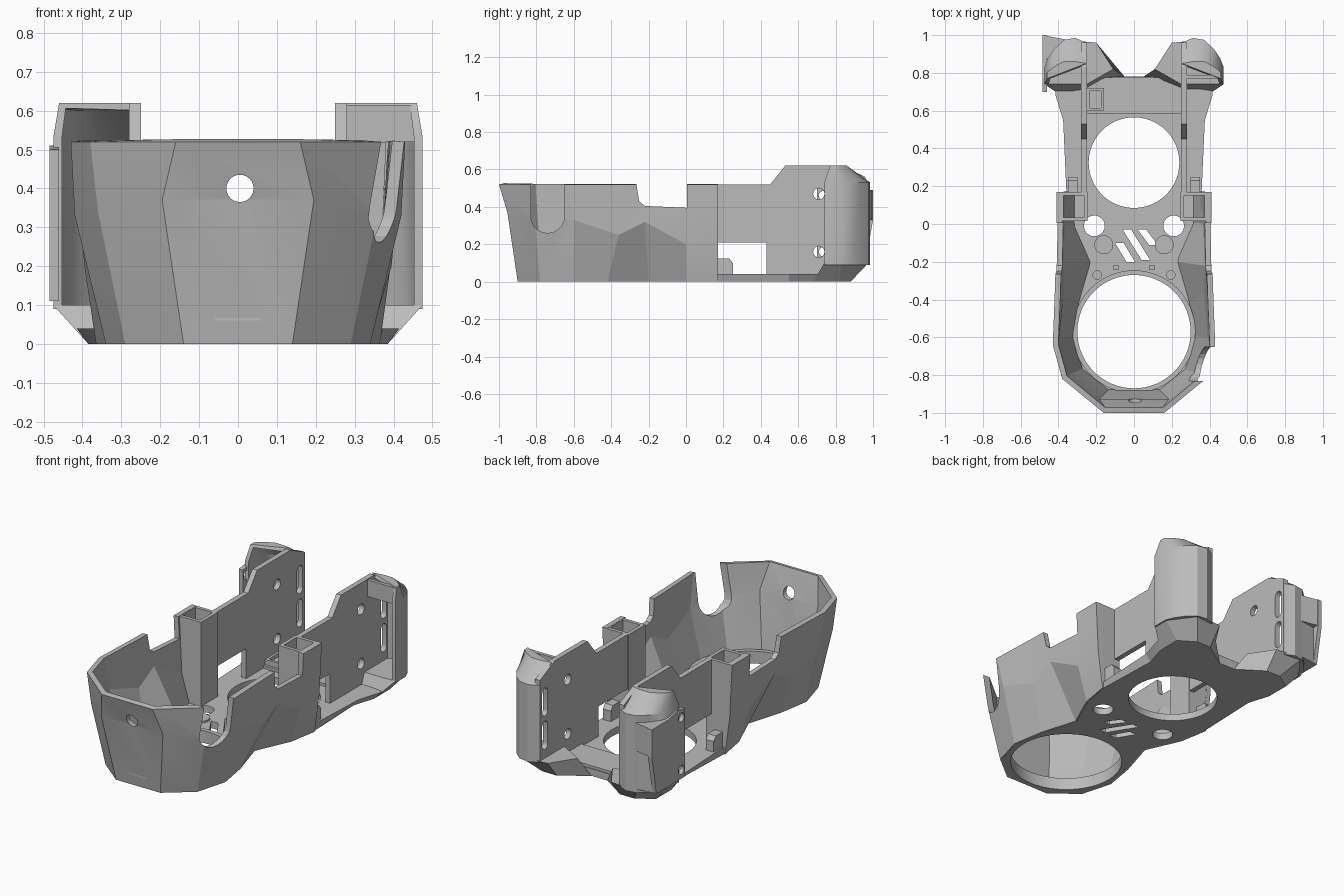
import bpy, bmesh, math

old = bpy.data.objects.get("Cube")
if old:
    bpy.data.objects.remove(old, do_unlink=True)

grey = bpy.data.materials.new("matte_grey")
grey.use_nodes = True
COLOUR = (0.5, 0.5, 0.5, 1)
grey.diffuse_color = COLOUR
grey.node_tree.nodes["Principled BSDF"].inputs["Base Color"].default_value = COLOUR


def loft(name, rings, closed=True, cap_top=True, cap_bottom=True):
    """Skin a stack of equal-length rings of 3D points."""
    bm = bmesh.new()
    rows = [[bm.verts.new(p) for p in ring] for ring in rings]
    n = len(rows[0])
    for a, b in zip(rows, rows[1:]):
        for i in range(n if closed else n - 1):
            j = (i + 1) % n
            bm.faces.new((a[i], a[j], b[j], b[i]))
    if cap_top:
        bm.faces.new(rows[-1])
    if cap_bottom:
        bm.faces.new(rows[0][::-1])
    if closed:
        bmesh.ops.recalc_face_normals(bm, faces=bm.faces)
    mesh = bpy.data.meshes.new(name)
    bm.to_mesh(mesh)
    bm.free()
    obj = bpy.data.objects.new(name, mesh)
    bpy.context.collection.objects.link(obj)
    mesh.materials.append(grey)
    return obj


def prism(name, pts, axis, lo, hi):
    """Extrude a flat outline along one axis."""
    place = {"x": lambda p, d: (d, p[0], p[1]),
             "y": lambda p, d: (p[0], d, p[1]),
             "z": lambda p, d: (p[0], p[1], d)}[axis]
    return loft(name, [[place(p, d) for p in pts] for d in (lo, hi)])


def box(name, x, y, z):
    return prism(name, [(x[0], y[0]), (x[1], y[0]), (x[1], y[1]), (x[0], y[1])], "z", *z)


def disc(u, v, r, n=24):
    return [(u + r * math.cos(2 * math.pi * i / n), v + r * math.sin(2 * math.pi * i / n))
            for i in range(n)]


def slot(u, v0, v1, r):
    """Upright outline with round ends."""
    arc = [math.pi * i / 10 for i in range(11)]
    return ([(u + r * math.cos(a), v1 - r + r * math.sin(a)) for a in arc]
            + [(u - r * math.cos(a), v0 + r - r * math.sin(a)) for a in arc])


def apply_mod(obj, kind, **settings):
    mod = obj.modifiers.new(kind.lower(), kind)
    for key, value in settings.items():
        setattr(mod, key, value)
    bpy.context.view_layer.objects.active = obj
    bpy.ops.object.modifier_apply(modifier=mod.name)


def cut(obj, cutters):
    for c in cutters:
        c.hide_render = True
        apply_mod(obj, "BOOLEAN", object=c, operation="DIFFERENCE", solver="EXACT")
        bpy.data.objects.remove(c, do_unlink=True)


def smooth(obj, degrees):
    bpy.ops.object.select_all(action="DESELECT")
    obj.select_set(True)
    bpy.context.view_layer.objects.active = obj
    bpy.ops.object.shade_smooth_by_angle(angle=math.radians(degrees))


def both_sides(half):
    """Half outline from front to back on +x, joined with its mirror."""
    return [(-p[0], *p[1:]) for p in half[::-1]] + half


# Faceted front shell
bottom = [(.14, -.9, 0), (.29, -.78, 0), (.34, -.6, 0), (.31, -.42, 0),
          (.245, -.2, 0), (.335, 0, 0), (.365, .17, 0)]
middle = [(.195, -.955, .37), (.36, -.81, .34), (.42, -.6, .33), (.40, -.36, .25),
          (.405, -.22, .32), (.395, 0, .2), (.395, .17, .22)]
top = [(.16, -1, .52), (.38, -.82, .52), (.43, -.64, .52), (.42, -.38, .52),
       (.415, -.22, .52), (.41, 0, .52), (.41, .17, .52)]
shell = loft("front_shell", [both_sides(r) for r in (bottom, middle, top)], False, False, False)
apply_mod(shell, "SOLIDIFY", thickness=.03, offset=-1)
notch = [(-.265, .6), (-.265, .52), (-.25, .43), (-.22, .405), (.005, .395), (.005, .6)]
cut(shell, [prism("notch_cutter", notch, "x", -.6, .6),
            prism("port_cutter", slot(-.74, .26, .8, .09), "x", .2, .6),
            prism("front_hole_cutter", disc(.005, .4, .035), "y", -1.1, -.8)])
smooth(shell, 12)

# Floor plate with round openings, screw holes and slanted vents
half_floor = [(.14, -.89), (.285, -.775), (.332, -.6), (.302, -.42), (.237, -.2),
              (.325, 0), (.358, .17), (.345, .55), (.385, .68), (.385, .78), (.1, .78)]
outline = both_sides(half_floor)
flare = [(x + math.copysign(.03, x) if y > .5 and abs(x) > .2 else x, y, .04) for x, y in outline]
floor = loft("floor", [[(x, y, 0) for x, y in outline], flare])
cutters = [prism("round_cutter", disc(0, y, r, 64), "z", -.1, .2)
           for y, r in ((-.57, .3), (.325, .24))]
for s in (-1, 1):
    cutters.append(prism("screw_cutter", disc(s * .21, -.01, .055), "z", -.1, .2))
for x0, y0, x1, y1 in ((-.1, -.1, -.04, -.2), (-.06, -.03, .04, -.19), (.02, -.03, .08, -.11)):
    cutters.append(prism("vent_cutter", [(x0, y0), (x1, y1), (x1 + .045, y1), (x0 + .045, y0)],
                         "z", -.1, .2))
cut(floor, cutters)
smooth(floor, 20)

# Raised lip around the large opening, and its retaining clip
lip = prism("opening_lip", disc(0, -.57, .325, 64), "z", .03, .07)
cut(lip, [prism("lip_cutter", disc(0, -.57, .3, 64), "z", 0, .1)])
smooth(lip, 20)
box("front_clip", (-.06, .06), (-.91, -.885), (.06, .09))

# Rear cross bar and small socket frame
box("cross_bar", (-.25, .25), (.585, .775), (.03, .055))
frame = box("socket_frame", (-.25, -.16), (.6, .72), (.05, .085))
cut(frame, [box("frame_cutter", (-.235, -.175), (.615, .705), (.065, .2))])

plate_profile = [(.16, .21), (.43, .21), (.43, .02), (.86, .02), (.96, .1), (.96, .56),
                 (.83, .62), (.53, .62), (.45, .52), (.16, .52)]
wing_low = [(.475, .74), (.475, .83), (.455, .88), (.42, .93), (.37, .975), (.31, .985), (.255, .96)]
wing_top = [(.46, .77), (.46, .80), (.44, .82), (.41, .84), (.37, .86), (.31, .86), (.255, .85)]
foot_low = [(.385, .68), (.385, .82), (.29, .88), (.2, .88), (.05, .78), (.25, .7)]
foot_top = [(.475, .74), (.475, .83), (.37, .975), (.2, .96), (.11, .82), (.25, .74)]

for s, side in ((1, "left"), (-1, "right")):
    def span(a, b):
        return tuple(sorted((s * a, s * b)))

    def flip(pts, z):
        return [(s * x, y, z) for x, y in pts][::s]

    def tapered(name, inner, y0, y1, outers):
        """Upright block whose outer side leans with the shell."""
        return loft(name, [flip([(inner, y0), (x, y0), (x, y1), (inner, y1)], z)
                           for x, z in outers])

    # Hollow tower at the back end of the shell
    tower = tapered(side + "_tower", .245, .015, .17, ((.325, .02), (.385, .21), (.4, .52)))
    cut(tower, [tapered("tower_cutter", .265, .035, .15, ((.315, .06), (.365, .21), (.38, .7)))])

    # Upright plate with screw holes and window slots
    plate = prism(side + "_plate", plate_profile, "x", *span(.25, .28))
    holes = [prism("hole_cutter", disc(.71, z, .03), "x", *span(.2, .33)) for z in (.16, .47)]
    slots = [prism("slot_cutter", slot(.915, a, b, .025), "x", *span(.2, .33))
             for a, b in ((.15, .31), (.34, .5))]
    cut(plate, holes + slots)
    smooth(plate, 20)

    # Curved wing wrapped around the rear corner, closed on top
    wing = loft(side + "_wing", [flip(wing_low, .09), flip(wing_low, .53), flip(wing_top, .62)],
                False, True, False)
    apply_mod(wing, "SOLIDIFY", thickness=.022, offset=-1)
    smooth(wing, 32)

    # Bevelled foot below the wing
    loft(side + "_foot", [flip(foot_low, 0), flip(foot_top, .1)])

    # Small floor details
    prism(side + "_stop", [(.17, .03), (.25, .03), (.25, .1), (.23, .125), (.17, .125)],
          "x", *span(.3, .35))
    smooth(prism(side + "_boss", disc(s * .16, -.11, .05), "z", .03, .05), 30)
    smooth(prism(side + "_pin", disc(s * .195, -.27, .025), "z", .03, .06), 30)
    box(side + "_rail", span(.08, .11), (-.24, -.22), (.03, .08))

# Closing panel on one wing, drilled outer fin and filled corner on the other
box("left_wing_panel", (.27, .455), (.77, .79), (.52, .615))
fin = prism("right_fin", [(.7, .11), (.7, .5), (.77, .51), (.85, .49), (1, .49), (1, .33),
                          (.96, .11)], "x", -.485, -.46)
cut(fin, [prism("fin_hole_cutter", disc(.735, z, .025), "x", -.6, -.4) for z in (.16, .46)])
prism("right_fin_corner", [(-.485, 1), (-.485, .975), (-.455, .86), (-.41, .93), (-.35, .975)],
      "z", .33, .49)
prism("right_fin_brace", [(-.475, .96), (-.46, .86), (-.41, .93), (-.36, .975)], "z", .11, .34)
